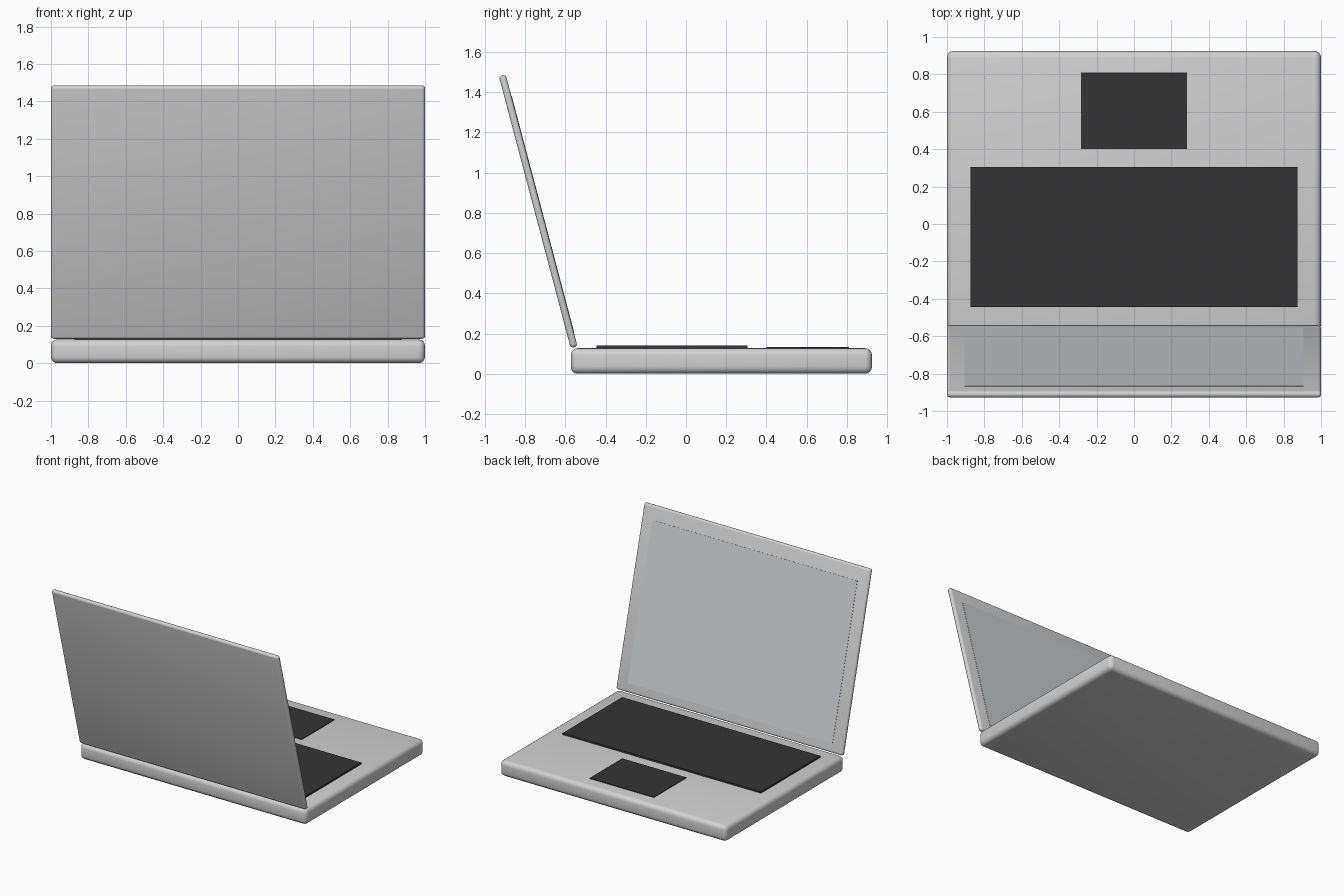
import bpy
import math
from mathutils import Matrix, Vector

default = bpy.data.objects.get("Cube")
if default:
    bpy.data.objects.remove(default, do_unlink=True)


def material(name, colour):
    mat = bpy.data.materials.new(name)
    mat.use_nodes = True
    rgba = (*colour, 1)
    mat.diffuse_color = rgba
    mat.node_tree.nodes["Principled BSDF"].inputs["Base Color"].default_value = rgba
    return mat


def box(name, size, centre, mat, bevel=0, segments=4):
    """Box with an optional soft rounded edge."""
    bpy.ops.mesh.primitive_cube_add(size=1)
    obj = bpy.context.object
    obj.name = name
    obj.data.transform(Matrix.Diagonal((*size, 1)))
    obj.location = centre
    obj.data.materials.append(mat)
    if bevel:
        mod = obj.modifiers.new("Rounded edges", "BEVEL")
        mod.width = bevel
        mod.segments = segments
        bpy.ops.object.shade_smooth()
    return obj


silver = material("silver", (0.64, 0.64, 0.64))
black = material("black", (0.034, 0.034, 0.034))
glass = material("screen grey", (0.61, 0.62, 0.63))

# Base with keyboard and trackpad plates
top = 0.127
box("base", (2, 1.498, top), (0, 0.176, top / 2), silver, 0.035)
box("keyboard", (1.75, 0.75, 0.018), (0, -0.07, top + 0.004), black)
box("trackpad", (0.566, 0.41, 0.009), (0, 0.605, top + 0.001), black)

# Lid leaning back, with the screen set on its inner face
tilt = math.radians(14.8)
thick = 0.035
lid_centre = Vector((0, -0.735, 0.808))
lid = box("lid", (2, thick, 1.4), lid_centre, silver, 0.016)
lean = Matrix.Rotation(tilt, 3, "X")
screen_centre = lid_centre + lean @ Vector((0, thick / 2, -0.02))
screen = box("screen", (1.81, 0.004, 1.22), screen_centre, glass)
for part in (lid, screen):
    part.rotation_euler.x = tilt
